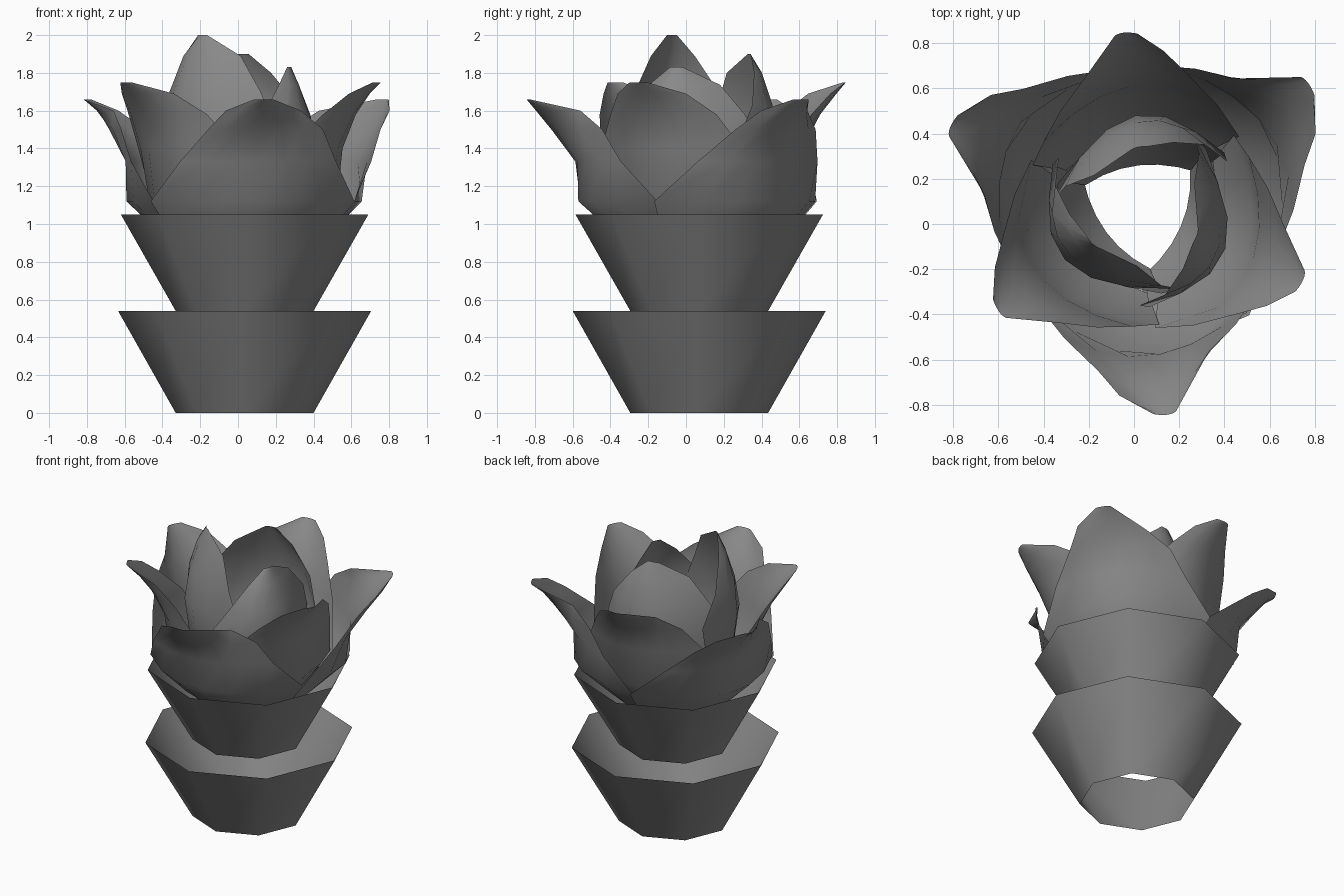
import bpy, math

if "Cube" in bpy.data.objects:
    bpy.data.objects.remove(bpy.data.objects["Cube"])

grey = bpy.data.materials.new("grey")
grey.diffuse_color = (0.25, 0.25, 0.25, 1)
grey.use_nodes = True
grey.node_tree.nodes["Principled BSDF"].inputs["Base Color"].default_value = grey.diffuse_color
CX, CY = 0.035, 0.07


def make(name, verts, faces):
    me = bpy.data.meshes.new(name)
    me.from_pydata(verts, [], faces)
    me.materials.append(grey)
    ob = bpy.data.objects.new(name, me)
    bpy.context.collection.objects.link(ob)
    bpy.context.view_layer.objects.active = ob
    ob.select_set(True)
    bpy.ops.object.shade_smooth_by_angle(angle=math.radians(50))
    ob.select_set(False)


# Open eight-sided cups, stacked
def cup(name, z0, z1, r0, r1, n=8):
    verts = [(CX + r * math.cos(math.tau * i / n), CY + r * math.sin(math.tau * i / n), z)
             for r, z in ((r0, z0), (r1, z1)) for i in range(n)]
    make(name, verts, [(i, (i + 1) % n, n + (i + 1) % n, n + i) for i in range(n)])


cup("lower_cup", 0.0, 0.54, 0.365, 0.67)
cup("upper_cup", 0.54, 1.05, 0.365, 0.655)


# Petal rows: height, centre distance, then width and distance of the left and right edges
def petal(name, rows, angle, top, segs=6):
    a = math.radians(angle)
    ca, sa = math.cos(a), math.sin(a)
    z0, zt = rows[0][0], rows[-1][0]
    verts = []
    for z, dc, wl, dl, wr, dr in rows:
        z = z0 + (z - z0) * (top - z0) / (zt - z0)
        for i in range(segs + 1):
            u = 2 * i / segs - 1
            d = dc + (dr - dl) / 2 * u + ((dl + dr) / 2 - dc) * u * u
            s = u * (wl + wr) / 2 + u * u * (wr - wl) / 2
            verts.append((CX + d * ca - s * sa, CY + d * sa + s * ca, z))
    n = segs + 1
    faces = [(r * n + i, r * n + i + 1, (r + 1) * n + i + 1, (r + 1) * n + i)
             for r in range(len(rows) - 1) for i in range(segs)]
    make(name, verts, faces)


OUTER = [(0.92, 0.42, 0.40, 0.22, 0.40, 0.20),
         (1.12, 0.645, 0.54, 0.32, 0.55, 0.29),
         (1.33, 0.65, 0.41, 0.53, 0.43, 0.47),
         (1.50, 0.77, 0.28, 0.69, 0.35, 0.56),
         (1.60, 0.85, 0.20, 0.81, 0.22, 0.66),
         (1.66, 0.92, 0.06, 0.91, 0.04, 0.91)]
MIDDLE = [(0.92, 0.32, 0.32, 0.22, 0.32, 0.20),
          (1.12, 0.50, 0.46, 0.27, 0.46, 0.24),
          (1.40, 0.54, 0.38, 0.42, 0.40, 0.34),
          (1.58, 0.63, 0.26, 0.57, 0.31, 0.47),
          (1.69, 0.72, 0.17, 0.68, 0.19, 0.60),
          (1.75, 0.78, 0.06, 0.77, 0.04, 0.77)]
INNER = [(0.92, 0.19, 0.26, 0.14, 0.24, 0.12),
         (1.20, 0.37, 0.38, 0.22, 0.36, 0.14),
         (1.50, 0.41, 0.39, 0.18, 0.39, 0.06),
         (1.70, 0.38, 0.30, 0.26, 0.33, 0.12),
         (1.89, 0.32, 0.16, 0.28, 0.20, 0.16),
         (2.00, 0.27, 0.04, 0.27, 0.03, 0.26)]

for k in range(3):
    petal(f"outer_petal_{k}", OUTER, 277 + 120 * k, 1.66)
    petal(f"middle_petal_{k}", MIDDLE, 216 + 120 * k, 1.75)
    petal(f"inner_petal_{k}", INNER, 214 + 120 * k, (2.0, 1.83, 1.9)[k])
